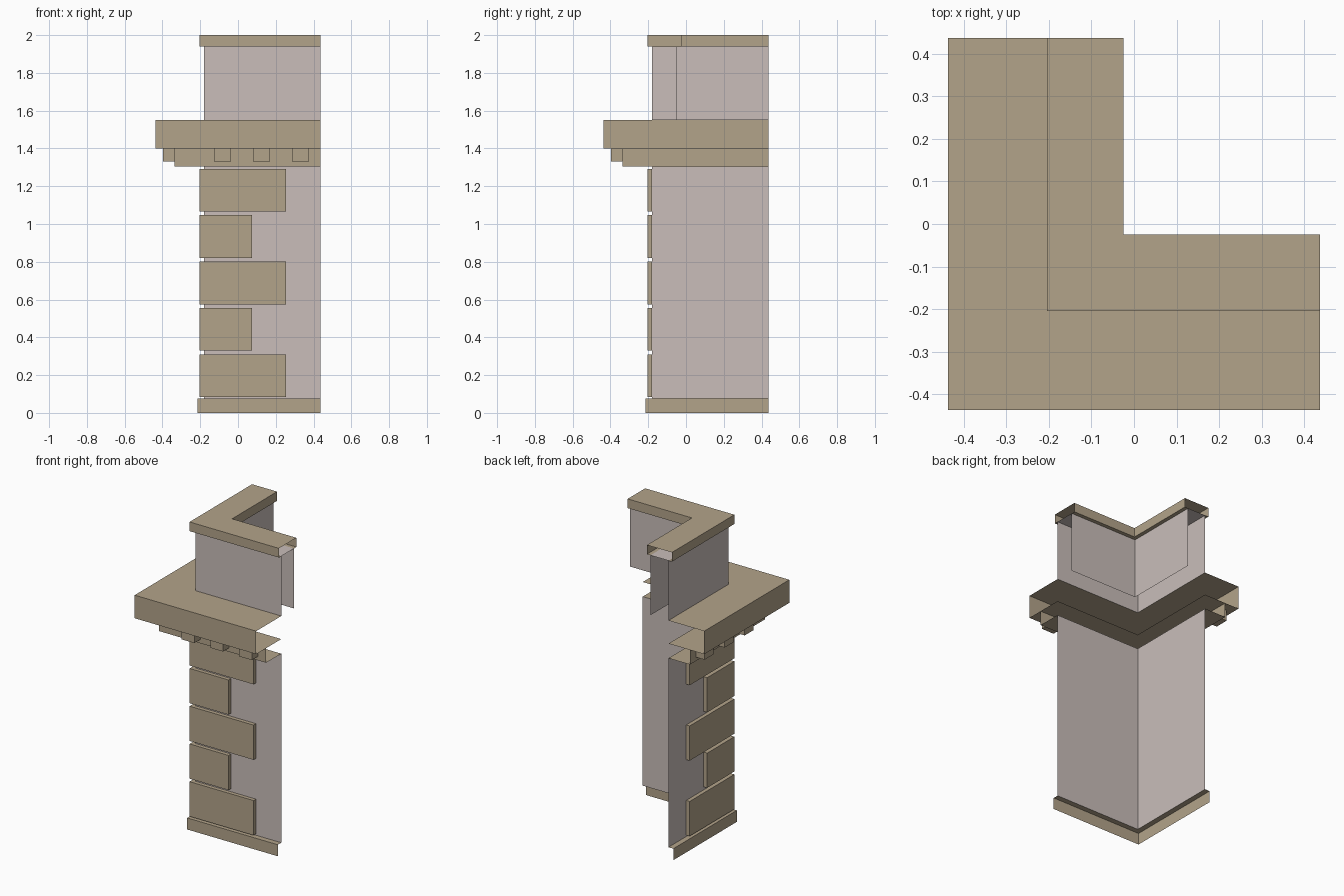
import bpy, bmesh

cube = bpy.data.objects.get("Cube")
if cube:
    bpy.data.objects.remove(cube, do_unlink=True)


def material(name, rgb):
    m = bpy.data.materials.new(name)
    m.use_nodes = True
    m.diffuse_color = (*rgb, 1)
    bsdf = next(n for n in m.node_tree.nodes if n.type == 'BSDF_PRINCIPLED')
    bsdf.inputs["Base Color"].default_value = (*rgb, 1)
    return m


STONE = material("tan stone", (0.45, 0.37, 0.255))
PLASTER = material("pale plaster", (0.585, 0.515, 0.49))
END = 0.4375      # where both wings are cut off, open
WALL = -0.18      # outer wall plane on both wings


def finish(name, bm, mat):
    mesh = bpy.data.meshes.new(name)
    bm.to_mesh(mesh)
    bm.free()
    mesh.materials.append(mat)
    obj = bpy.data.objects.new(name, mesh)
    bpy.context.collection.objects.link(obj)
    return obj


def corner_sweep(name, profile, mat, length=END, caps=False):
    """Sweep an open (offset, height) profile around the mitred corner."""
    bm = bmesh.new()
    rows = [[bm.verts.new(p) for p in ((d, length, z), (d, d, z), (length, d, z))]
            for d, z in profile]
    for low, high in zip(rows, rows[1:]):
        for i in range(2):
            bm.faces.new((low[i], low[i + 1], high[i + 1], high[i]))
    if caps:
        bm.faces.new([r[0] for r in rows])
        bm.faces.new([r[2] for r in reversed(rows)])
    return finish(name, bm, mat)


def box(name, lo, hi, mat):
    bm = bmesh.new()
    bmesh.ops.create_cube(bm, size=1)
    for v in bm.verts:
        v.co = [a if c < 0 else b for c, a, b in zip(v.co, lo, hi)]
    return finish(name, bm, mat)


# Walls and plinth
corner_sweep("lower_wall", [(WALL, 0.075), (WALL, 1.305)], PLASTER)
corner_sweep("plinth", [(-0.215, 0), (-0.215, 0.075), (WALL, 0.075)], STONE)
corner_sweep("parapet_wall", [(WALL, 1.55), (WALL, 1.94), (-0.05, 1.94), (-0.05, 1.55)], PLASTER)

# Cornice: frieze below, projecting slab above
corner_sweep("frieze", [(WALL, 1.305), (-0.335, 1.305), (-0.335, 1.4)], STONE)
corner_sweep("cornice", [(WALL, 1.4), (-END, 1.4), (-END, 1.55), (WALL, 1.55)], STONE)

# Coping on the parapet, with rims overhanging both wall faces
corner_sweep("coping", [(WALL, 1.94), (-0.205, 1.94), (-0.205, 2), (-0.025, 2),
                        (-0.025, 1.94), (-0.05, 1.94)], STONE)

# Corner quoins, alternately long and short
for i in range(5):
    z = 0.084 + 0.2455 * i
    corner_sweep(f"quoin_{i + 1}", [(WALL, z), (-0.205, z), (-0.205, z + 0.226), (WALL, z + 0.226)],
                 STONE, length=0.075 if i % 2 else 0.255, caps=True)

# Dentils under the cornice on both wings
for i in range(3):
    a = -0.128 + 0.207 * i
    b = a + 0.091
    box(f"front_dentil_{i + 1}", (a, -0.397, 1.33), (b, -0.335, 1.4), STONE)
    box(f"side_dentil_{i + 1}", (-0.397, a, 1.33), (-0.335, b, 1.4), STONE)
